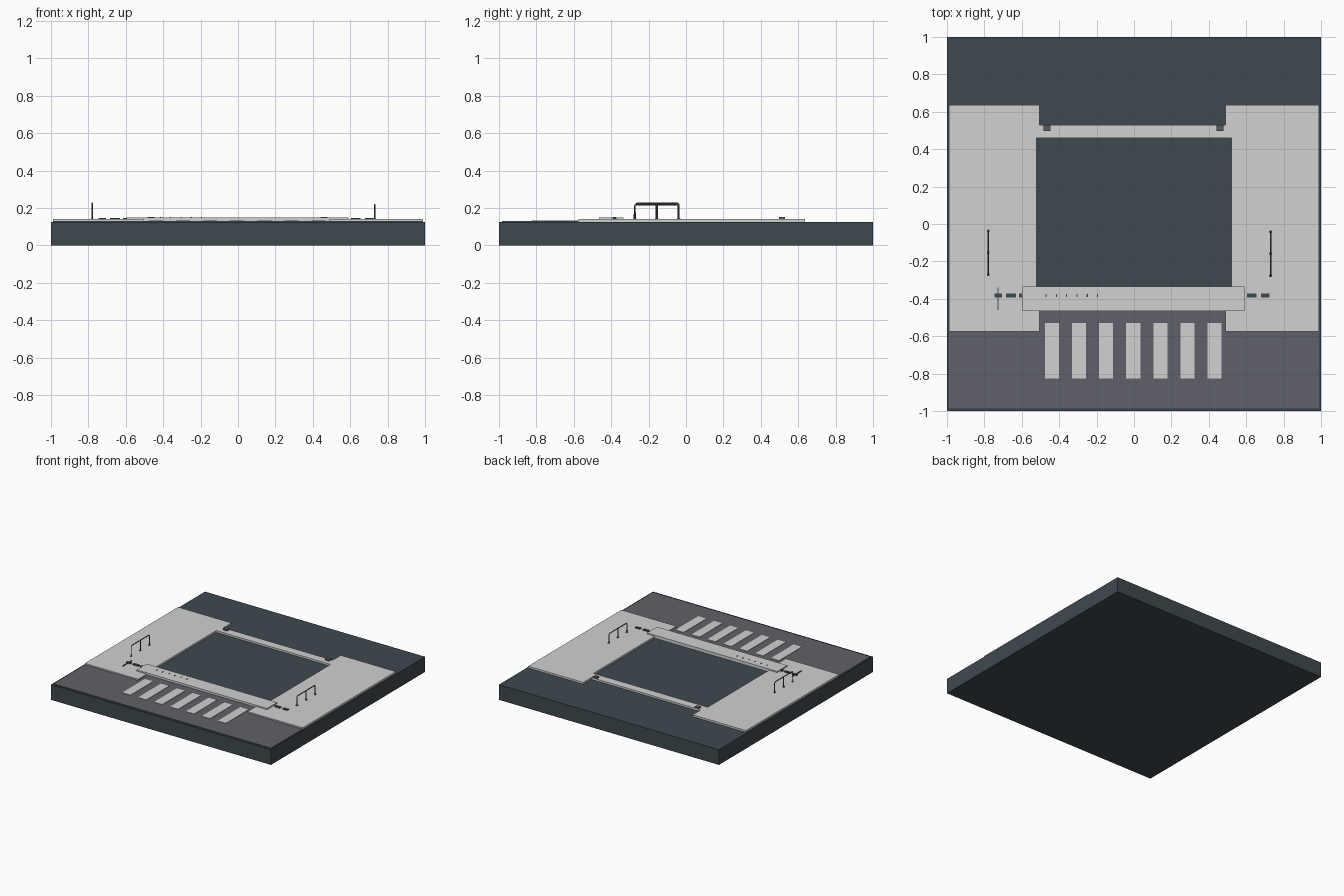
import bpy, bmesh
from mathutils import Vector

if "Cube" in bpy.data.objects:
    bpy.data.objects.remove(bpy.data.objects["Cube"])


def mat(name, r, g, b):
    m = bpy.data.materials.new(name)
    m.diffuse_color = (r, g, b, 1)
    m.use_nodes = True
    m.node_tree.nodes["Principled BSDF"].inputs["Base Color"].default_value = m.diffuse_color
    return m


SLATE = mat("dark_slate", 0.047, 0.068, 0.078)
ASPHALT = mat("asphalt_grey", 0.118, 0.12, 0.142)
CONCRETE = mat("light_concrete", 0.64, 0.64, 0.64)
METAL = mat("rail_metal", 0.10, 0.105, 0.115)


def finish(bm, name, m):
    bmesh.ops.recalc_face_normals(bm, faces=bm.faces)
    me = bpy.data.meshes.new(name)
    bm.to_mesh(me)
    bm.free()
    me.materials.append(m)
    ob = bpy.data.objects.new(name, me)
    bpy.context.collection.objects.link(ob)
    return ob


def box(name, x0, x1, y0, y1, z0, z1, m):
    bm = bmesh.new()
    bmesh.ops.create_cube(bm, size=1)
    for v in bm.verts:
        v.co = Vector((x1 if v.co.x > 0 else x0,
                       y1 if v.co.y > 0 else y0,
                       z1 if v.co.z > 0 else z0))
    return finish(bm, name, m)


def slab(name, xs, ys, z0, z1, keep, m):
    """Slab from grid cells whose centre passes the keep rule."""
    bm = bmesh.new()
    grid = [[bm.verts.new((x, y, z0)) for y in ys] for x in xs]
    for i in range(len(xs) - 1):
        for j in range(len(ys) - 1):
            if keep((xs[i] + xs[i + 1]) / 2, (ys[j] + ys[j + 1]) / 2):
                bm.faces.new((grid[i][j], grid[i + 1][j],
                              grid[i + 1][j + 1], grid[i][j + 1]))
    bmesh.ops.delete(bm, geom=[v for v in bm.verts if not v.link_faces], context='VERTS')
    ext = bmesh.ops.extrude_face_region(bm, geom=bm.faces[:], use_keep_orig=True)
    for g in ext["geom"]:
        if isinstance(g, bmesh.types.BMVert):
            g.co.z = z1
    return finish(bm, name, m)


# Ground block
box("ground_block", -1, 1, -1, 1, 0, 0.125, SLATE)

# Road in front, reaching up between the pavements
slab("road", [-0.99, -0.505, 0.49, 0.99], [-0.985, -0.575, -0.46], 0.12, 0.13,
     lambda x, y: y < -0.575 or -0.505 < x < 0.49, ASPHALT)

# Pavement with a building-shaped opening and notches front and back
slab("pavement", [-0.99, -0.52, -0.505, 0.49, 0.52, 0.99],
     [-0.575, -0.46, -0.335, 0.46, 0.53, 0.635], 0.12, 0.14,
     lambda x, y: not (abs(x) < 0.52 and -0.335 < y < 0.46)
     and not (-0.505 < x < 0.49 and (y < -0.46 or y > 0.53)), CONCRETE)

# Entrance step
box("front_step", -0.595, 0.59, -0.465, -0.335, 0.135, 0.15, CONCRETE)

# Crossing stripes
for i in range(7):
    x = -0.475 + i * 0.1445
    box(f"crossing_stripe_{i}", x, x + 0.075, -0.825, -0.53, 0.126, 0.133, CONCRETE)

# Small dark pieces in a row beside the step
for i, (a, b) in enumerate([(-0.745, -0.705), (-0.685, -0.63), (-0.615, -0.597),
                            (0.605, 0.655), (0.68, 0.725)]):
    box(f"kerb_piece_{i}", a, b, -0.393, -0.371, 0.138, 0.147, SLATE)
box("kerb_bar", -0.73, -0.725, -0.46, -0.34, 0.138, 0.147, SLATE)

# Small marks on the step
for i in range(6):
    x = -0.47 + i * 0.055
    box(f"step_mark_{i}", x - 0.003, x + 0.003, -0.391, -0.373, 0.148, 0.152, SLATE)

# Blocks at the back edge
for side, x in (("left", -0.465), ("right", 0.46)):
    box(f"back_block_{side}", x - 0.018, x + 0.018, 0.497, 0.53, 0.138, 0.151, METAL)


# Rails: swept tubes with a middle post and foot plates
def tube(name, paths, radius):
    cu = bpy.data.curves.new(name, 'CURVE')
    cu.dimensions = '3D'
    cu.bevel_depth = radius
    cu.bevel_resolution = 1
    cu.use_fill_caps = True
    for pts in paths:
        sp = cu.splines.new('POLY')
        sp.points.add(len(pts) - 1)
        for p, co in zip(sp.points, pts):
            p.co = (*co, 1)
    cu.materials.append(METAL)
    ob = bpy.data.objects.new(name, cu)
    bpy.context.collection.objects.link(ob)


for side, x, y0, y1, top in (("left", -0.78, -0.272, -0.037, 0.225),
                             ("right", 0.73, -0.276, -0.041, 0.217)):
    ym = (y0 + y1) / 2
    c = 0.008
    tube(f"handrail_{side}", [
        [(x, y0, 0.138), (x, y0, top - c), (x, y0 + c, top),
         (x, y1 - c, top), (x, y1, top - c), (x, y1, 0.138)],
        [(x, ym, 0.138), (x, ym, top)]], 0.004)
    for i, y in enumerate((y0, ym, y1)):
        box(f"rail_foot_{side}_{i}", x - 0.007, x + 0.007, y - 0.007, y + 0.007,
            0.138, 0.143, METAL)
